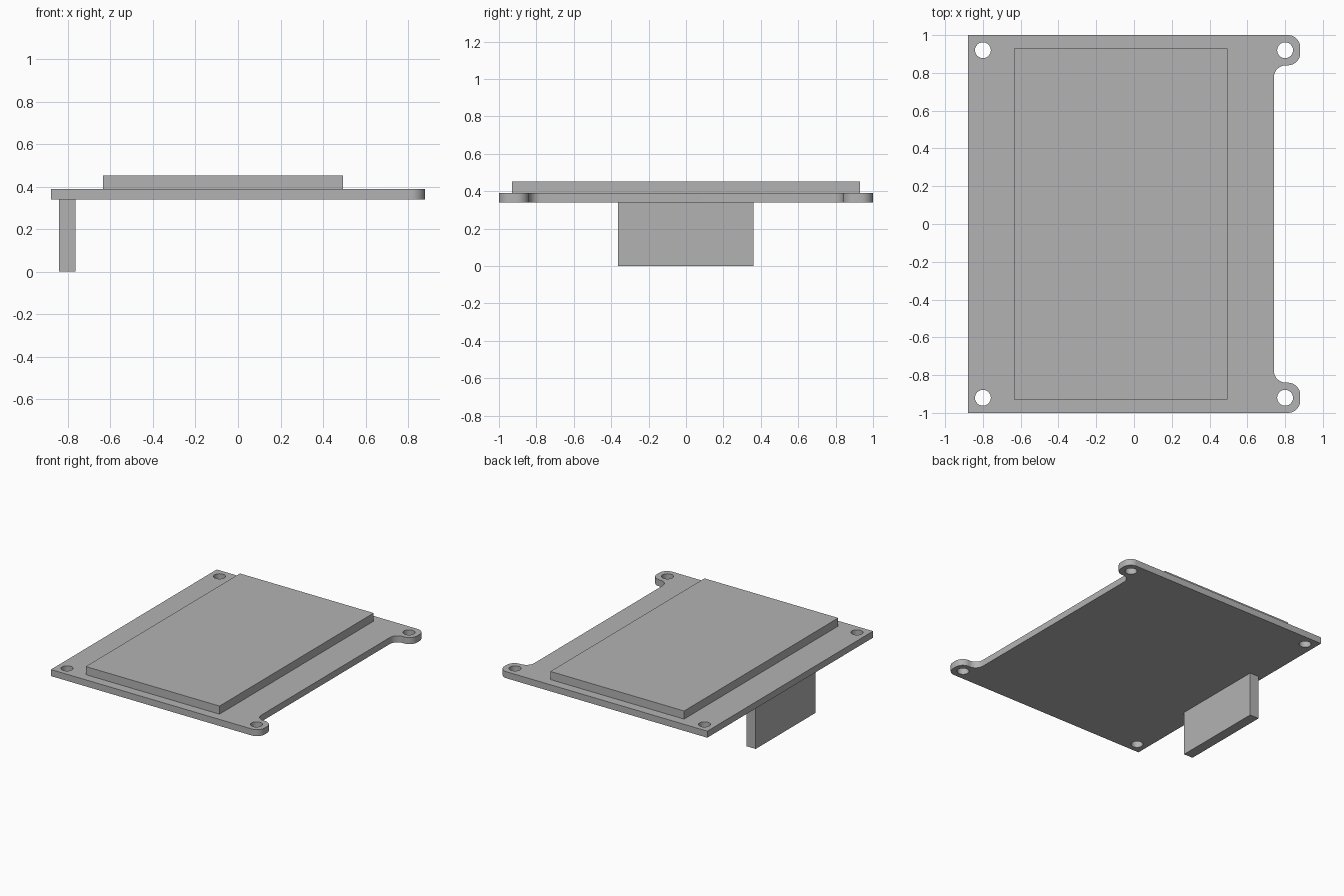
import bpy, bmesh
from math import radians, cos, sin

cube = bpy.data.objects.get("Cube")
if cube:
    bpy.data.objects.remove(cube)

# Single flat grey
grey = bpy.data.materials.new("plain_grey")
grey.use_nodes = True
grey.diffuse_color = (0.45, 0.45, 0.45, 1)
grey.node_tree.nodes["Principled BSDF"].inputs["Base Color"].default_value = (0.45, 0.45, 0.45, 1)


def prism(name, outline, z0, z1):
    """Extrude a counter-clockwise outline from z0 up to z1."""
    bm = bmesh.new()
    face = bm.faces.new([bm.verts.new((x, y, z0)) for x, y in outline])
    new = bmesh.ops.extrude_face_region(bm, geom=[face])["geom"]
    verts = [v for v in new if isinstance(v, bmesh.types.BMVert)]
    bmesh.ops.translate(bm, verts=verts, vec=(0, 0, z1 - z0))
    bmesh.ops.recalc_face_normals(bm, faces=bm.faces)
    mesh = bpy.data.meshes.new(name)
    bm.to_mesh(mesh)
    bm.free()
    obj = bpy.data.objects.new(name, mesh)
    mesh.materials.append(grey)
    bpy.context.collection.objects.link(obj)
    return obj


def box(name, x0, x1, y0, y1, z0, z1):
    return prism(name, [(x0, y0), (x1, y0), (x1, y1), (x0, y1)], z0, z1)


def arc(cx, cy, r, start, end, steps=12):
    angles = [radians(start + (end - start) * i / steps) for i in range(steps + 1)]
    return [(cx + r * cos(a), cy + r * sin(a)) for a in angles]


BOTTOM, TOP = 0.34, 0.39
R = 0.065

# Board outline: rear half with a rounded mounting ear, then mirrored to the front
rear = arc(0.74 + R, 0.84 - R, R, 180, 90)
rear += arc(0.88 - R, 0.84 + R, R, -90, 0)
rear += arc(0.88 - R, 1 - R, R, 0, 90)
rear.append((-0.88, 1))
front = [(x, -y) for x, y in reversed(rear)]
board = prism("circuit_board", rear + front, BOTTOM, TOP)

# Four mounting holes
for x in (-0.8, 0.8):
    for y in (-0.92, 0.92):
        cutter = prism("hole_cutter", arc(x, y, 0.042, 0, 360, 32)[:-1], BOTTOM - 0.1, TOP + 0.1)
        cutter.hide_render = True
        cut = board.modifiers.new("hole", "BOOLEAN")
        cut.operation = "DIFFERENCE"
        cut.solver = "EXACT"
        cut.object = cutter
        bpy.context.view_layer.objects.active = board
        bpy.ops.object.modifier_apply(modifier=cut.name)
        bpy.data.objects.remove(cutter)

bpy.ops.object.select_all(action="DESELECT")
board.select_set(True)
bpy.context.view_layer.objects.active = board
bpy.ops.object.shade_smooth_by_angle(angle=radians(30))

# Display panel on top and pin header underneath
box("display_panel", -0.635, 0.495, -0.93, 0.93, TOP, 0.452)
box("pin_header", -0.842, -0.765, -0.363, 0.361, 0, BOTTOM)
